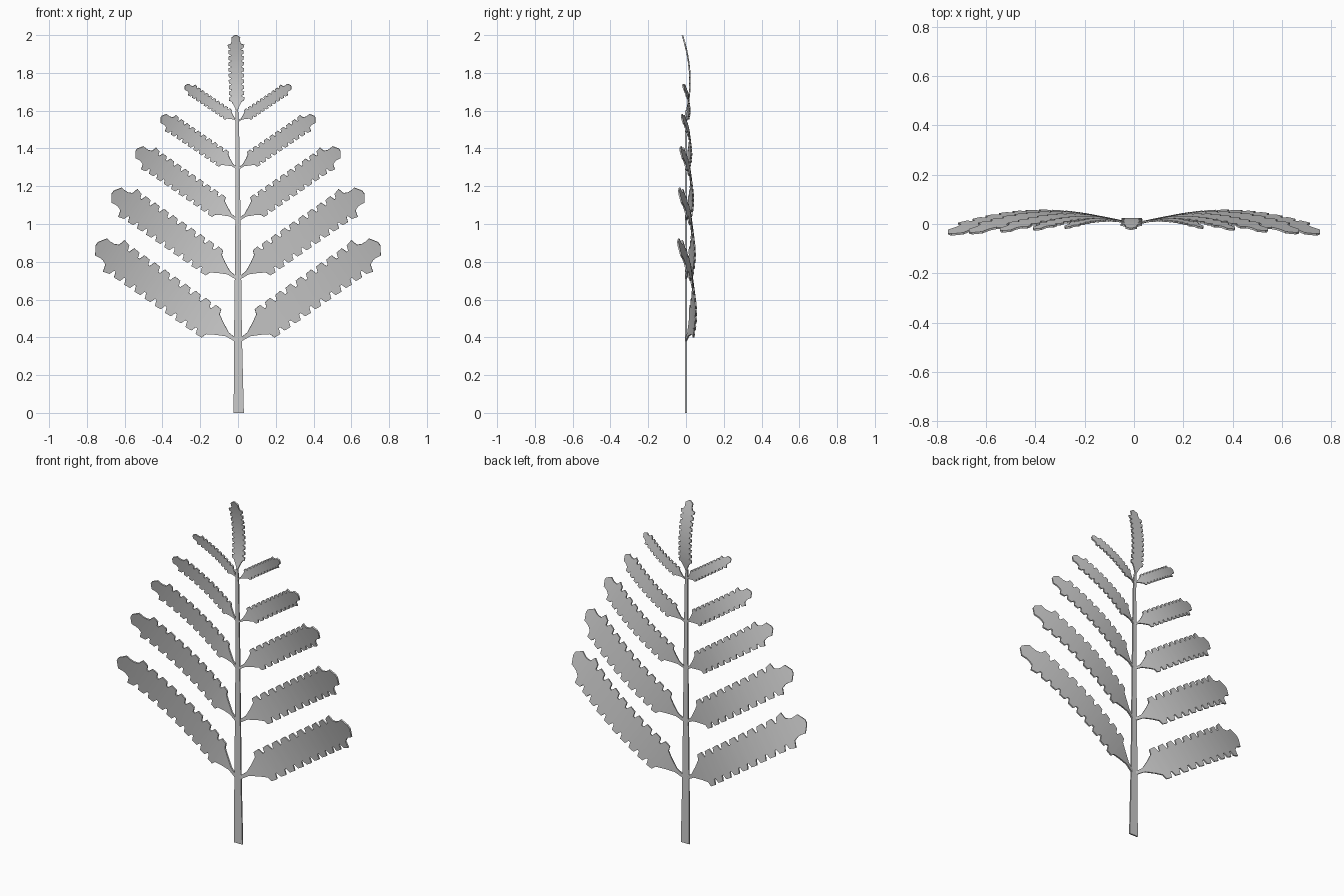
import bpy
from math import radians, sin, cos

if "Cube" in bpy.data.objects:
    bpy.data.objects.remove(bpy.data.objects["Cube"])


def sheet(name, rows, thickness=0.008):
    """Skin a strip of three-point rows (edge, middle, edge) into a thin solid."""
    verts = [p for row in rows for p in row]
    faces = []
    for i in range(len(rows) - 1):
        a = 3 * i
        faces += [(a, a + 1, a + 4, a + 3), (a + 1, a + 2, a + 5, a + 4)]
    mesh = bpy.data.meshes.new(name)
    mesh.from_pydata(verts, [], faces)
    mesh.update()
    obj = bpy.data.objects.new(name, mesh)
    bpy.context.collection.objects.link(obj)
    bpy.ops.object.select_all(action='DESELECT')
    bpy.context.view_layer.objects.active = obj
    obj.select_set(True)
    solid = obj.modifiers.new("thickness", 'SOLIDIFY')
    solid.thickness, solid.offset = thickness, 0
    bpy.ops.object.modifier_apply(modifier=solid.name)
    bpy.ops.object.shade_smooth_by_angle(angle=radians(35))
    return obj


def outline(teeth=10, start=0.165, end=0.9):
    """Half-width along a leaflet: narrow stalk, toothed blade, lobed tip."""
    pts = [(0, 0.09), (0.06, 0.13), (0.12, 0.42)]
    pitch = (end - start) / teeth
    for i in range(teeth):
        u = start + i * pitch
        peak = 1.08 if i == teeth - 1 else 1.0
        pts += [(u, 0.68), (u + 0.14 * pitch, 0.97),
                (u + 0.68 * pitch, peak), (u + 0.84 * pitch, 0.68)]
    # notch behind the tip, then a blunt end lobe
    return pts + [(0.915, 0.56), (0.935, 0.54), (0.968, 0.58), (1.0, 0.12)]


def leaflet(name, x, z, length, half, angle, side=1, tilt=0.11):
    """Leaflet growing from (x, z), arched back and curling forward at the tip."""
    a = radians(angle)
    rows = []
    for t, w in outline():
        row = []
        for v in (-w * half, 0, w * half):
            u = t * length
            bend = length * (0.238 * t - 0.285 * t * t) - tilt * v
            row.append((side * (x + u * cos(a) - v * sin(a)), bend,
                        z + u * sin(a) + v * cos(a)))
        rows.append(row)
    return sheet(name, rows)


# Tapering flat stem: height, centre x, half-width
stem = [(0, 0.004, 0.027), (0.4, 0.0, 0.021), (0.8, 0.0, 0.016),
        (1.2, -0.001, 0.012), (1.5, -0.003, 0.009), (1.6, -0.006, 0.007)]
sheet("stem", [[(c - w, 0, z), (c, 0, z), (c + w, 0, z)] for z, c, w in stem])

# Paired side leaflets: base x, base z, length, half-width, angle
pairs = [(0.012, 0.385, 0.895, 0.094, 34.7),
         (0.010, 0.715, 0.795, 0.083, 34.7),
         (0.008, 1.025, 0.645, 0.065, 34.7),
         (0.005, 1.295, 0.485, 0.049, 34.2),
         (0.002, 1.545, 0.335, 0.032, 34.0)]
for i, p in enumerate(pairs, 1):
    leaflet(f"leaflet_right_{i}", *p)
    leaflet(f"leaflet_left_{i}", *p, side=-1)

# Upright leaflet at the top of the stem
leaflet("leaflet_top", -0.006, 1.58, 0.42, 0.041, 90.8, tilt=0)
